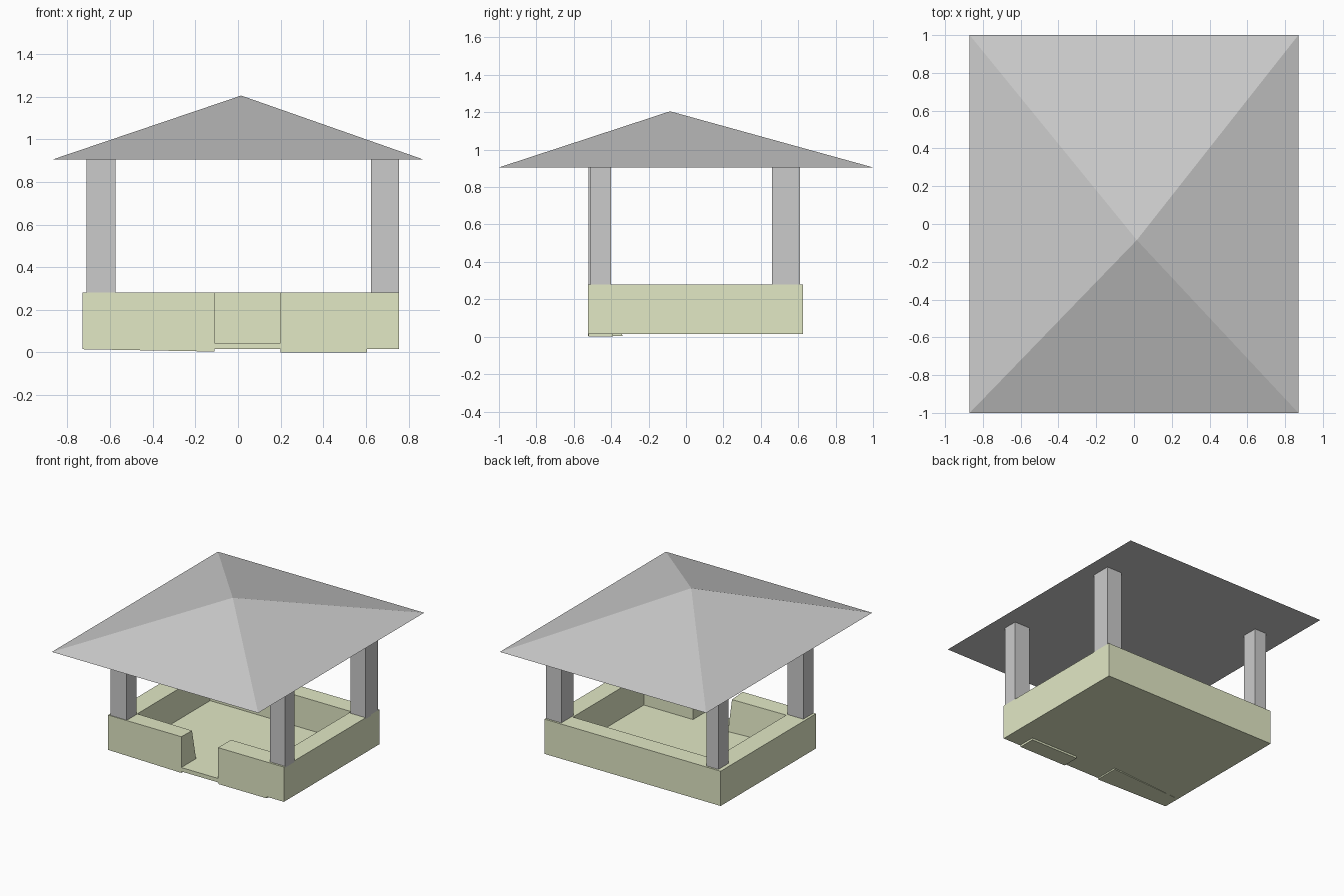
import bpy
from mathutils import Vector

if "Cube" in bpy.data.objects:
    bpy.data.objects.remove(bpy.data.objects["Cube"])

green = bpy.data.materials.new("pale_green")
green.diffuse_color = (0.76, 0.81, 0.56, 1)
green.use_nodes = True
green.node_tree.nodes["Principled BSDF"].inputs["Base Color"].default_value = green.diffuse_color


def mesh_object(name, verts, faces, mat=None):
    me = bpy.data.meshes.new(name)
    me.from_pydata(verts, [], faces)
    ob = bpy.data.objects.new(name, me)
    bpy.context.collection.objects.link(ob)
    if mat:
        me.materials.append(mat)
    return ob


def box(name, x, y, z, mat=None):
    # vertex index = 4 * x side + 2 * y side + z side
    verts = [(a, b, c) for a in x for b in y for c in z]
    faces = [(0, 1, 3, 2), (4, 6, 7, 5), (0, 4, 5, 1),
             (2, 3, 7, 6), (0, 2, 6, 4), (1, 5, 7, 3)]
    return mesh_object(name, verts, faces, mat)


# Floor slab and low walls
WALL = (0.015, 0.28)
box("floor", (-0.73, 0.755), (-0.525, 0.625), (0.015, 0.045), green)
box("left_wall", (-0.73, -0.575), (-0.525, 0.625), WALL, green)
box("right_wall", (0.615, 0.755), (-0.525, 0.625), WALL, green)
box("back_wall", (-0.73, 0.755), (0.485, 0.625), WALL, green)
box("front_wall_right", (0.20, 0.755), (-0.525, -0.37), WALL, green)
box("front_wall_right_footing", (0.20, 0.605), (-0.52, -0.39), (0, 0.03), green)

# Front left wall, sagging and splayed at the entrance end
wall = box("front_wall_left", (-0.73, -0.11), (-0.525, -0.39), WALL, green)
v = wall.data.vertices
v[4].co.z = v[6].co.z = 0.004
v[7].co += Vector((-0.005, 0, -0.006))
v[6].co.y += 0.05

# Corner posts
posts = {
    "front_left_post": ((-0.71, -0.575), (-0.52, -0.40)),
    "front_right_post": ((0.625, 0.755), (-0.51, -0.40)),
    "back_left_post": ((-0.70, -0.60), (0.49, 0.61)),
    "back_right_post": ((0.625, 0.755), (0.46, 0.61)),
}
for name, (x, y) in posts.items():
    box(name, x, y, (0.27, 0.906))

# Hipped roof with an off-centre peak
eave = 0.905
mesh_object("roof",
            [(-0.87, -1, eave), (0.87, -1, eave), (0.87, 1, eave),
             (-0.87, 1, eave), (0.015, -0.085, 1.205)],
            [(3, 2, 1, 0)] + [(i, (i + 1) % 4, 4) for i in range(4)])
